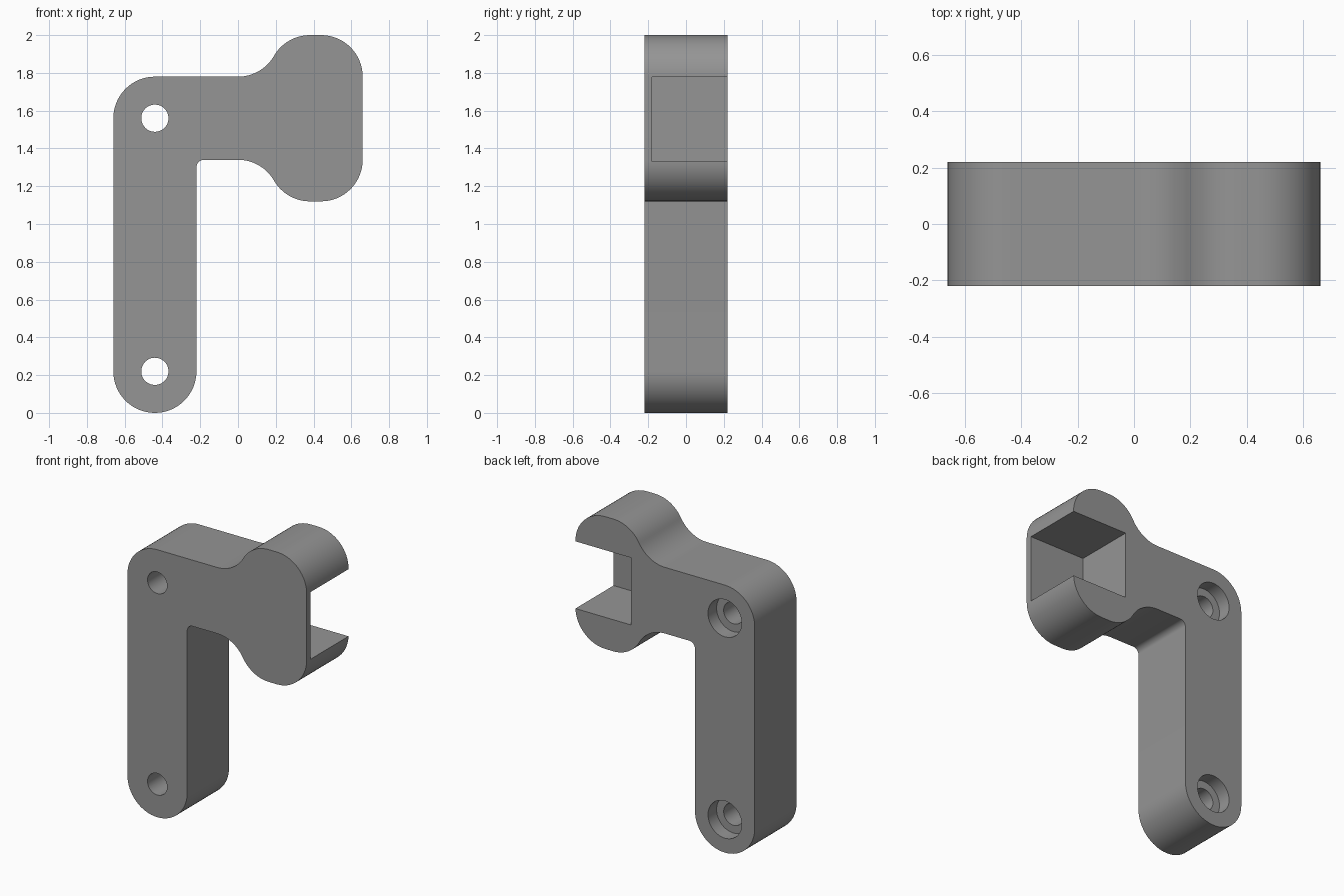
import bpy, bmesh, math
from mathutils import Matrix

if "Cube" in bpy.data.objects:
    bpy.data.objects.remove(bpy.data.objects["Cube"])

R = 0.22          # main radius and half depth
Z_ARM = 1.56      # centre height of the horizontal arm
X_POST = -0.44    # centre line of the upright
X_HEAD = R * math.sqrt(3)   # head lobe centre, tangent to the concave fillet

grey = bpy.data.materials.new("grey plastic")
grey.diffuse_color = (0.30, 0.30, 0.30, 1)
grey.use_nodes = True
grey.node_tree.nodes["Principled BSDF"].inputs["Base Color"].default_value = grey.diffuse_color


def arc(cx, cz, r, a0, a1, n=16):
    """Points along an arc, in degrees."""
    angles = [math.radians(a0 + (a1 - a0) * i / n) for i in range(n + 1)]
    return [(cx + r * math.cos(a), cz + r * math.sin(a)) for a in angles]


def add_object(name, bm):
    mesh = bpy.data.meshes.new(name)
    bmesh.ops.recalc_face_normals(bm, faces=bm.faces)
    bm.to_mesh(mesh)
    bm.free()
    mesh.materials.append(grey)
    obj = bpy.data.objects.new(name, mesh)
    bpy.context.collection.objects.link(obj)
    return obj


def extrude_profile(name, points, y0, y1):
    bm = bmesh.new()
    face = bm.faces.new([bm.verts.new((x, y0, z)) for x, z in points])
    grown = bmesh.ops.extrude_face_region(bm, geom=[face])["geom"]
    verts = [v for v in grown if isinstance(v, bmesh.types.BMVert)]
    bmesh.ops.translate(bm, verts=verts, vec=(0, y1 - y0, 0))
    return add_object(name, bm)


def cylinder(name, x, z, r, y0, y1):
    bm = bmesh.new()
    place = Matrix.Translation((x, (y0 + y1) / 2, z)) @ Matrix.Rotation(math.pi / 2, 4, 'X')
    bmesh.ops.create_cone(bm, cap_ends=True, segments=48, radius1=r, radius2=r,
                          depth=y1 - y0, matrix=place)
    return add_object(name, bm)


# Bracket outline: upright, horizontal arm and flared head
top, low = Z_ARM + R, Z_ARM - R
outline = (
    arc(X_POST, R, R, 180, 360, 32)                   # rounded foot
    + arc(-0.18, low - 0.04, 0.04, 180, 90, 8)        # small inner corner
    + arc(0, low - R, R, 90, 30)                      # lower concave neck
    + arc(X_HEAD, low, R, 210, 270)                   # lower head lobe
    + arc(0.44, low, R, 270, 360)
    + arc(0.44, top, R, 0, 90)                        # upper head lobe
    + arc(X_HEAD, top, R, 90, 150)
    + arc(0, top + R, R, 330, 270)                    # upper concave neck
    + arc(X_POST, Z_ARM, R, 90, 180)                  # outer elbow
)
# drop the shared point where arcs meet
outline = [p for i, p in enumerate(outline) if math.dist(p, outline[i - 1]) > 1e-4]
bracket = extrude_profile("bracket", outline, -R, R)

# Pocket in the head, open to the back and the right
cutters = [extrude_profile("pocket_cutter",
                           [(0.25, 1.33), (0.9, 1.33), (0.9, 1.777), (0.25, 1.777)],
                           -0.18, 0.5)]
# Screw holes with counterbores on the back
for z in (R, Z_ARM):
    cutters.append(cylinder("screw_hole_cutter", X_POST, z, 0.072, -0.5, 0.5))
    cutters.append(cylinder("counterbore_cutter", X_POST, z, 0.124, R - 0.09, 0.5))

bpy.context.view_layer.objects.active = bracket
for cutter in cutters:
    mod = bracket.modifiers.new("cut", 'BOOLEAN')
    mod.operation = 'DIFFERENCE'
    mod.solver = 'EXACT'
    mod.object = cutter
    bpy.ops.object.modifier_apply(modifier=mod.name)
for cutter in cutters:
    bpy.data.objects.remove(cutter)

bpy.ops.object.select_all(action='DESELECT')
bracket.select_set(True)
bpy.ops.object.shade_smooth_by_angle(angle=math.radians(30))
